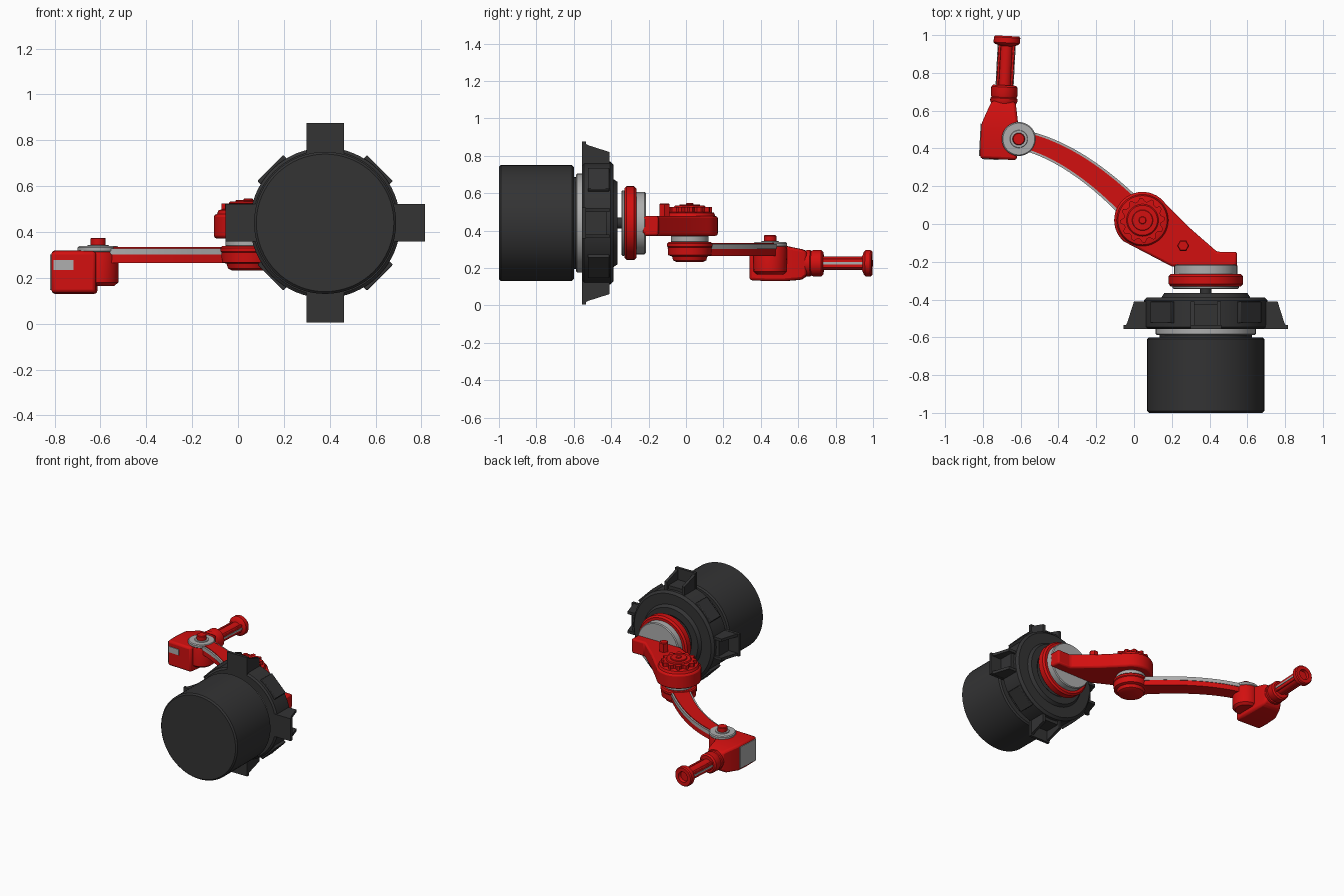
import bpy, bmesh
from math import cos, sin, pi, radians
from mathutils import Matrix, Vector

if "Cube" in bpy.data.objects:
    bpy.data.objects.remove(bpy.data.objects["Cube"])

parts = []


def material(name, rgb):
    m = bpy.data.materials.new(name)
    m.use_nodes = True
    m.diffuse_color = (*rgb, 1)
    m.node_tree.nodes["Principled BSDF"].inputs["Base Color"].default_value = (*rgb, 1)
    return m


RED = material("red paint", (0.65, 0.005, 0.005))
GREY = material("light grey metal", (0.42, 0.42, 0.42))
DARK = material("charcoal", (0.033, 0.033, 0.034))


def finish(name, bm, mat, frame=Matrix(), bevel=0):
    bmesh.ops.recalc_face_normals(bm, faces=bm.faces)
    mesh = bpy.data.meshes.new(name)
    bm.to_mesh(mesh)
    bm.free()
    mesh.materials.append(mat)
    ob = bpy.data.objects.new(name, mesh)
    bpy.context.collection.objects.link(ob)
    ob.matrix_world = frame
    if bevel:
        mod = ob.modifiers.new("bevel", "BEVEL")
        mod.width, mod.segments, mod.limit_method = bevel, 2, "ANGLE"
    parts.append(ob)
    return ob


def loft(name, rings, mat, frame=Matrix(), bevel=0):
    """Skin equal-length rings of points and cap both ends."""
    bm = bmesh.new()
    loops = [[bm.verts.new(p) for p in ring] for ring in rings]
    n = len(loops[0])
    for a, b in zip(loops, loops[1:]):
        for i in range(n):
            j = (i + 1) % n
            bm.faces.new((a[i], a[j], b[j], b[i]))
    bm.faces.new(loops[0])
    bm.faces.new(loops[-1])
    return finish(name, bm, mat, frame, bevel)


def lathe(name, profile, mat, frame, sides=48):
    """Turn (radius, height) pairs about local z."""
    rings = [[(r * cos(2 * pi * i / sides), r * sin(2 * pi * i / sides), h)
              for i in range(sides)] for r, h in profile]
    return loft(name, rings, mat, frame)


def drum(name, r, h0, h1, mat, frame, c=0.006, sides=48):
    return lathe(name, [(r - c, h0), (r, h0 + c), (r, h1 - c), (r - c, h1)], mat, frame, sides)


def prism(name, outline, h0, h1, mat, frame=Matrix(), bevel=0):
    return loft(name, [[(x, y, h) for x, y in outline] for h in (h0, h1)], mat, frame, bevel)


def box(name, x0, x1, y0, y1, z0, z1, mat, frame=Matrix(), bevel=0):
    return prism(name, [(x0, y0), (x1, y0), (x1, y1), (x0, y1)], z0, z1, mat, frame, bevel)


def at(x, y, z=0):
    return Matrix.Translation((x, y, z))


ALONG_Y = Matrix.Rotation(-pi / 2, 4, "X")

# Base drum and mounting flange, turned about an axis along y
BASE = at(0.38, 0, 0.44) @ ALONG_Y
drum("base_drum", 0.31, -1.0, -0.6, DARK, BASE, 0.01, 64)
drum("base_neck", 0.245, -0.61, -0.58, DARK, BASE)
drum("base_grey_ring", 0.265, -0.588, -0.55, GREY, BASE)
lathe("flange", [(0.315, -0.555), (0.328, -0.545), (0.328, -0.405), (0.312, -0.388),
                 (0.235, -0.388), (0.22, -0.366), (0.17, -0.366), (0.16, -0.375)], DARK, BASE, 64)
drum("turning_shaft", 0.03, -0.38, -0.32, DARK, BASE, 0.002, 24)

# Four mounting feet with paired gussets, and shallow lugs between them
for k in range(4):
    F = BASE @ Matrix.Rotation(k * pi / 2, 4, "Z") @ at(0, 0, -0.555)
    box("foot_plate", 0.3, 0.435, -0.082, 0.082, 0, 0.02, DARK, F)
    box("foot_core", 0.3, 0.35, -0.07, 0.07, 0, 0.13, DARK, F)
    for s in (-1, 1):
        ring = [(0.3, 0), (0.433, 0), (0.415, 0.035), (0.38, 0.145), (0.3, 0.145)]
        loft("foot_gusset", [[(r, s * t, h) for r, h in ring] for t in (0.06, 0.08)], DARK, F)
    L = F @ Matrix.Rotation(pi / 4, 4, "Z")
    box("flange_lug", 0.3, 0.338, -0.08, 0.08, 0.03, 0.145, DARK, L, 0.004)

# Rotating shoulder discs
drum("shoulder_back_plate", 0.175, -0.345, -0.325, GREY, BASE)
drum("shoulder_disc", 0.197, -0.33, -0.265, RED, BASE, 0.012)
drum("shoulder_grey_disc", 0.167, -0.27, -0.215, GREY, BASE)

# Upper arm: rounded elbow end tapering into the shoulder foot
E = Vector((0.045, 0.02))
arc = [(E.x + 0.15 * cos(radians(a)), E.y + 0.15 * sin(radians(a))) for a in range(36, 229, 8)]
foot = [(0.2, -0.225), (0.545, -0.225), (0.545, -0.147), (0.44, -0.147), (0.3, -0.025)]
prism("upper_arm", arc + foot, 0.372, 0.478, RED, bevel=0.012)
box("upper_arm_foot", 0.22, 0.545, -0.23, -0.15, 0.385, 0.475, RED, bevel=0.006)
drum("upper_arm_bolt", 0.032, 0.47, 0.545, RED, at(0.26, -0.115), 0.005, 6)

# Elbow joint cap with a notched rim, and collars below
ELBOW = at(E.x, E.y)
lathe("elbow_cap_base", [(0.14, 0.47), (0.13, 0.495), (0.11, 0.5)], RED, ELBOW)
teeth = [((0.118 if i % 4 < 2 else 0.1) * cos(2 * pi * i / 48),
          (0.118 if i % 4 < 2 else 0.1) * sin(2 * pi * i / 48)) for i in range(48)]
prism("elbow_notched_cap", teeth, 0.49, 0.525, RED, ELBOW)
drum("elbow_cap_disc", 0.085, 0.52, 0.533, RED, ELBOW)
drum("elbow_cap_boss", 0.055, 0.53, 0.54, RED, ELBOW, 0.003)
drum("elbow_cap_pin", 0.02, 0.53, 0.546, RED, ELBOW, 0.003, 16)
drum("elbow_collar", 0.1, 0.335, 0.375, GREY, ELBOW)
drum("elbow_lower_ring", 0.122, 0.308, 0.338, RED, ELBOW, 0.008)
lathe("elbow_lower_hub", [(0.07, 0.232), (0.088, 0.24), (0.095, 0.262), (0.115, 0.268),
                          (0.118, 0.31)], RED, ELBOW)

# Forearm: curved beam with a pale band sandwiched inside
W0, CTRL = Vector((-0.61, 0.45)), Vector((-0.295, 0.385))


def beam(name, trim, h0, h1, mat):
    left, right = [], []
    for i in range(25):
        t = i / 24
        p = E * (1 - t) ** 2 + CTRL * 2 * t * (1 - t) + W0 * t * t
        d = ((CTRL - E) * (1 - t) + (W0 - CTRL) * t).normalized()
        w = 0.068 - 0.016 * t - trim
        side = Vector((-d.y, d.x)) * w
        left.append(tuple(p + side))
        right.append(tuple(p - side))
    return prism(name, left + right[::-1], h0, h1, mat)


beam("forearm_lower_shell", 0.004, 0.265, 0.303, RED)
beam("forearm_grey_band", 0.0, 0.302, 0.329, GREY)
beam("forearm_top_cover", 0.012, 0.328, 0.334, RED)

# Wrist pivot
PIVOT = at(W0.x, W0.y)
lathe("wrist_column", [(0.07, 0.165), (0.088, 0.18), (0.09, 0.3), (0.085, 0.315)], RED, PIVOT)
drum("wrist_washer", 0.09, 0.312, 0.338, GREY, PIVOT)
drum("wrist_knob_ring", 0.047, 0.335, 0.343, GREY, PIVOT, 0.002)
drum("wrist_knob", 0.033, 0.335, 0.375, RED, PIVOT, 0.004, 24)

# Wrist body, slightly turned, tapering towards the tool
WRIST = at(-0.7, 0.45, 0.225) @ Matrix.Rotation(radians(-3), 4, "Z")
sections = [(-0.108, -0.11, 0.085, -0.09, 0.09), (-0.02, -0.112, 0.088, -0.095, 0.095),
            (0.08, -0.11, 0.083, -0.095, 0.093), (0.17, -0.075, 0.068, -0.088, 0.075),
            (0.2, -0.062, 0.062, -0.062, 0.062)]
loft("wrist_body", [[(x0, y, z0), (x1, y, z0), (x1, y, z1), (x0, y, z1)]
                    for y, x0, x1, z0, z1 in sections], RED, WRIST, 0.014)
box("wrist_side_panel", -0.116, -0.108, -0.095, 0.075, -0.078, 0.078, GREY, WRIST)
box("wrist_front_panel", -0.1, -0.012, -0.112, -0.104, 0.01, 0.052, GREY, WRIST)
box("wrist_inner_panel", 0.083, 0.09, 0.03, 0.08, 0.0, 0.07, GREY, WRIST)

# Tool tube with side strips and a recessed end flange
TOOL = WRIST @ ALONG_Y
lathe("tool_collar", [(0.062, 0.18), (0.072, 0.2), (0.072, 0.215), (0.066, 0.22),
                      (0.07, 0.23), (0.07, 0.275), (0.06, 0.285)], RED, TOOL, 32)
drum("tool_tube", 0.036, 0.27, 0.52, RED, TOOL, 0.002, 24)
for s in (-1, 1):
    box("tool_side_rail", s * 0.03, s * 0.044, 0.28, 0.51, -0.026, 0.026, RED, WRIST, 0.004)
    box("tool_grey_strip", s * 0.04, s * 0.048, 0.285, 0.505, -0.006, 0.006, GREY, WRIST)
lathe("tool_flange", [(0.03, 0.49), (0.062, 0.502), (0.07, 0.51), (0.07, 0.538), (0.064, 0.546),
                      (0.038, 0.546), (0.034, 0.525)], RED, TOOL, 32)

# Smooth round surfaces while keeping hard edges
bpy.ops.object.select_all(action="DESELECT")
for ob in parts:
    ob.select_set(True)
bpy.context.view_layer.objects.active = parts[0]
bpy.ops.object.shade_smooth_by_angle(angle=radians(30))
